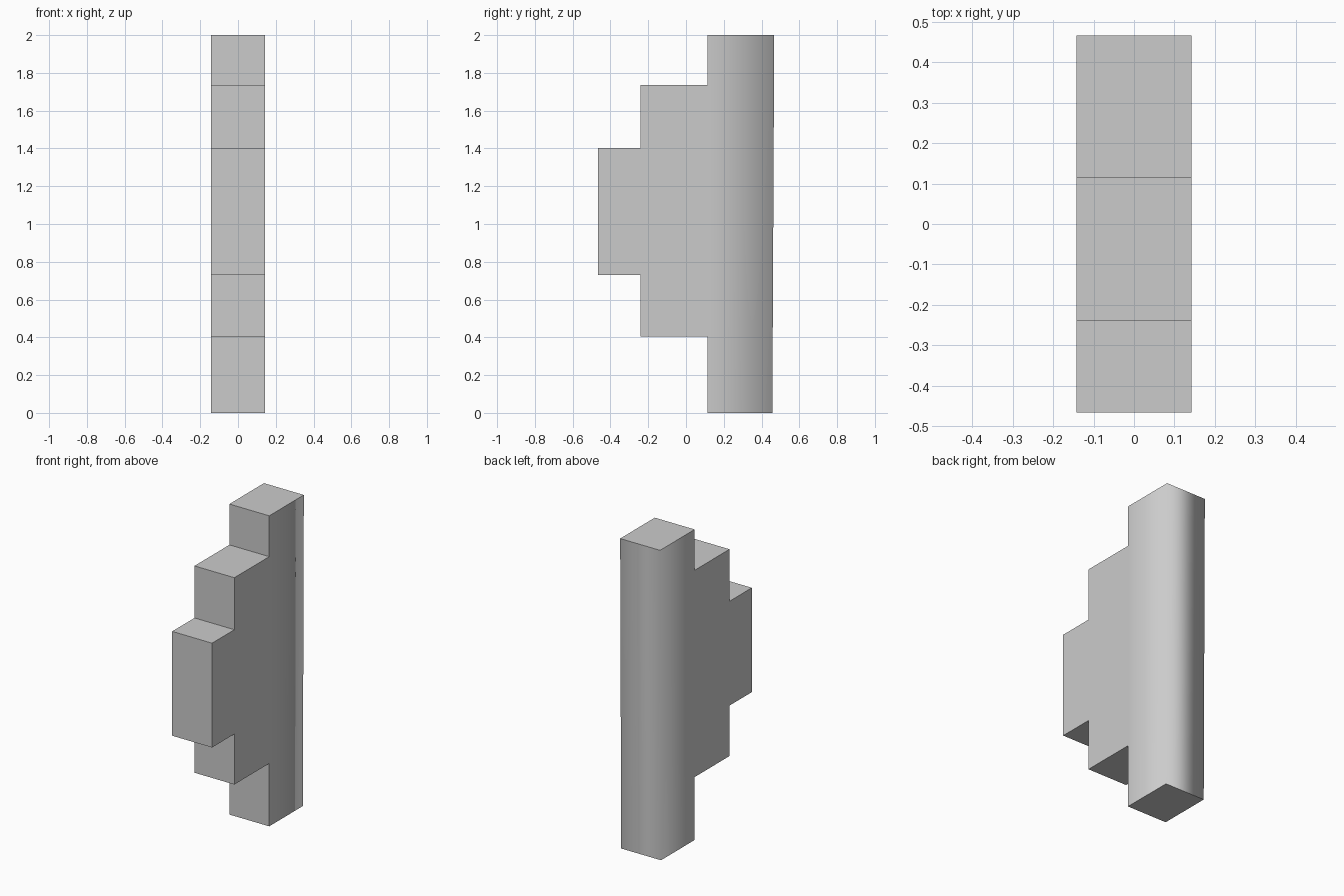
import bpy, bmesh

if "Cube" in bpy.data.objects:
    bpy.data.objects.remove(bpy.data.objects["Cube"])

HALF_W = 0.142
COLUMN_Y = 0.115

# Stepped side profile (y, z): front steps, then the slightly leaning back
profile = [(0.457, 0), (COLUMN_Y, 0), (COLUMN_Y, 0.405), (-0.24, 0.405),
           (-0.24, 0.73), (-0.467, 0.73), (-0.467, 1.402), (-0.24, 1.402),
           (-0.24, 1.737), (COLUMN_Y, 1.737), (COLUMN_Y, 2), (0.467, 2)]

bm = bmesh.new()
face = bm.faces.new([bm.verts.new((-HALF_W, y, z)) for y, z in profile])
side = bmesh.ops.extrude_face_region(bm, geom=[face])["geom"]
bmesh.ops.translate(bm, vec=(2 * HALF_W, 0, 0),
                    verts=[g for g in side if isinstance(g, bmesh.types.BMVert)])

# Separate the rear column from the stepped plate on both sides
bmesh.ops.bisect_plane(bm, geom=bm.verts[:] + bm.edges[:] + bm.faces[:], dist=1e-4,
                       plane_co=(0, COLUMN_Y, 0), plane_no=(0, 1, 0))
bmesh.ops.recalc_face_normals(bm, faces=bm.faces[:])

# Smooth shading only round the back upright edges; everything else is crisp
for f in bm.faces:
    f.smooth = True
for e in bm.edges:
    a, b = e.verts
    back_upright = min(a.co.y, b.co.y) > 0.4 and abs(a.co.z - b.co.z) > 1
    e.smooth = back_upright or e.calc_face_angle(0) < 0.05

mesh = bpy.data.meshes.new("stepped_block")
bm.to_mesh(mesh)
bm.free()
bpy.context.collection.objects.link(bpy.data.objects.new("stepped_block", mesh))
